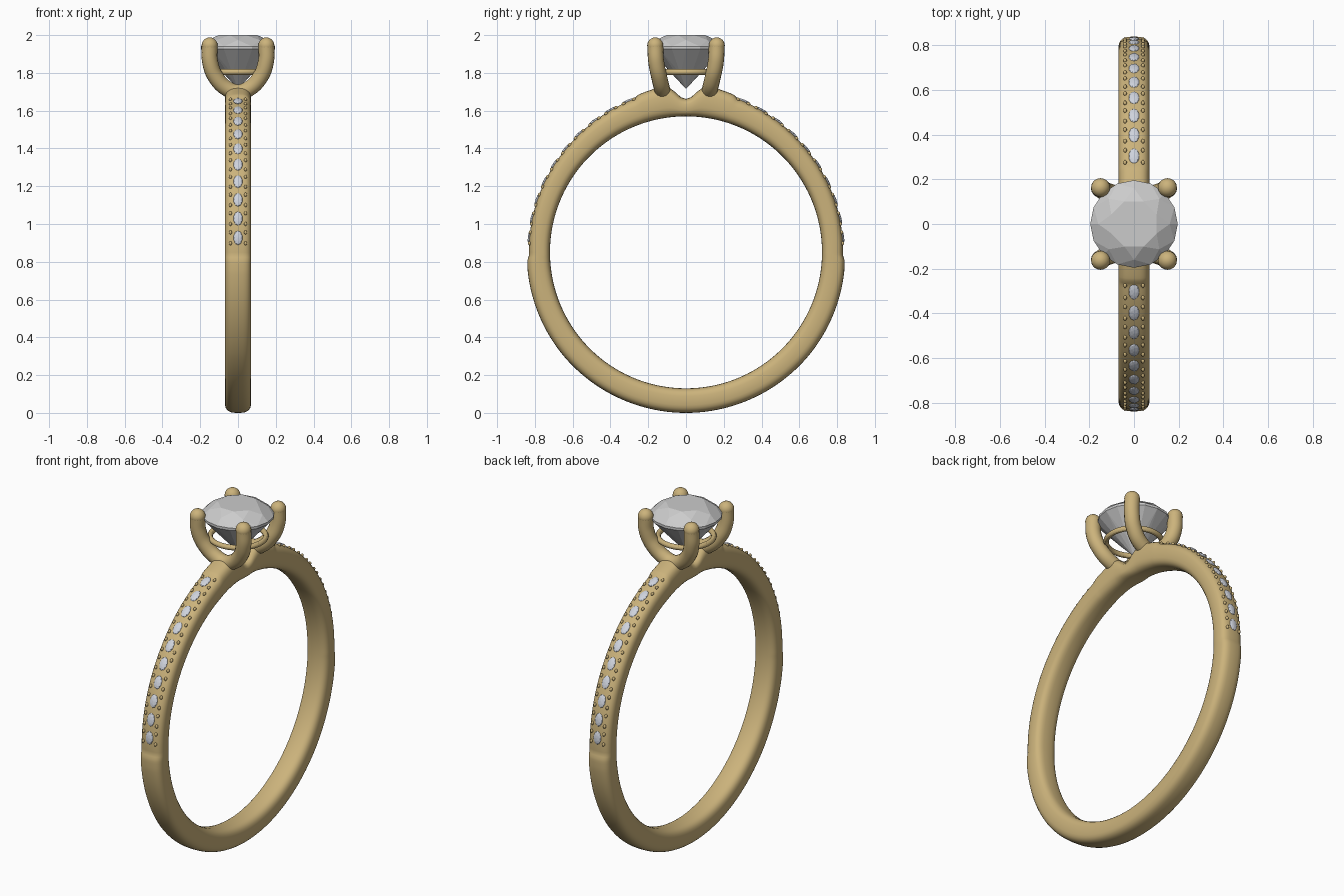
import bpy, bmesh
from math import sin, cos, pi, radians, degrees, copysign
from mathutils import Matrix, Vector

if "Cube" in bpy.data.objects:
    bpy.data.objects.remove(bpy.data.objects["Cube"])

CZ, R_IN, HALF_W = 0.85, 0.72, 0.07


def material(name, rgb):
    m = bpy.data.materials.new(name)
    m.diffuse_color = (*rgb, 1)
    m.use_nodes = True
    m.node_tree.nodes["Principled BSDF"].inputs["Base Color"].default_value = m.diffuse_color
    return m


GOLD = material("gold", (0.60, 0.45, 0.20))
ICE = material("pale_stone", (0.62, 0.65, 0.72))


def add_mesh(name, bm, mat=None, smooth=False):
    bmesh.ops.recalc_face_normals(bm, faces=bm.faces)
    me = bpy.data.meshes.new(name)
    bm.to_mesh(me)
    bm.free()
    for p in me.polygons:
        p.use_smooth = smooth
    ob = bpy.data.objects.new(name, me)
    bpy.context.collection.objects.link(ob)
    if mat:
        me.materials.append(mat)
    return ob


# Outer radius of the band against degrees from the top: notch, shoulder, pave, shank
PROFILE = [(0, .812), (2, .822), (4, .853), (6.5, .885), (9, .888), (12, .880),
           (17, .872), (18.5, .858), (30, .85), (50, .839), (91, .831),
           (93, .841), (97, .844), (130, .849), (180, .85)]


def outer_radius(deg):
    for (a, ra), (b, rb) in zip(PROFILE, PROFILE[1:]):
        if deg <= b:
            return ra + (rb - ra) * (deg - a) / (b - a)
    return PROFILE[-1][1]


# Band: rounded section swept around the finger hole
def build_band(steps=400, sides=28, power=2 / 3):
    bm = bmesh.new()
    rings = []
    for i in range(steps):
        t = 2 * pi * i / steps
        r_out = outer_radius(degrees(min(t, 2 * pi - t)))
        mid, half = (r_out + R_IN) / 2, (r_out - R_IN) / 2
        ring = []
        for j in range(sides):
            c, s = cos(2 * pi * j / sides), sin(2 * pi * j / sides)
            x = HALF_W * copysign(abs(c) ** power, c)
            r = mid + half * copysign(abs(s) ** power, s)
            ring.append(bm.verts.new((x, r * sin(t), CZ + r * cos(t))))
        rings.append(ring)
    for i in range(steps):
        a, b = rings[i], rings[(i + 1) % steps]
        for j in range(sides):
            k = (j + 1) % sides
            bm.faces.new((a[j], a[k], b[k], b[j]))
    add_mesh("band", bm, GOLD, True)


build_band()


# Pave stones and their gripping beads along both shoulders
def on_band(x, deg, lift, size):
    t, r = radians(deg), outer_radius(abs(deg)) + lift
    return (Matrix.Translation((x, r * sin(t), CZ + r * cos(t)))
            @ Matrix.Rotation(-t, 4, 'X') @ Matrix.Diagonal((*size, 1)))


stones, beads = bmesh.new(), bmesh.new()
for side in (-1, 1):
    for i in range(10):
        deg = 20.8 + 7.1 * i
        bmesh.ops.create_icosphere(stones, subdivisions=2, radius=1,
                                   matrix=on_band(0, side * deg, 0, (.024, .038, .009)))
        for x in (-.04, .04):
            for off in (-2, 2):
                bmesh.ops.create_icosphere(
                    beads, subdivisions=2, radius=1,
                    matrix=on_band(x, side * (deg + off), -.002, (.008, .011, .009)))
add_mesh("pave_stones", stones, ICE)
add_mesh("pave_beads", beads, GOLD, True)

# Prongs: one U-shaped wire per shoulder with rounded tips
HALF_PATH = [(.15, .163, 1.945), (.148, .158, 1.86), (.118, .142, 1.778), (.055, .127, 1.715)]
for side, label in ((-1, "front"), (1, "back")):
    path = HALF_PATH + [(0, .125, 1.698)] + [(-x, y, z) for x, y, z in reversed(HALF_PATH)]
    cu = bpy.data.curves.new(label + "_prongs", 'CURVE')
    cu.dimensions = '3D'
    cu.bevel_depth, cu.bevel_resolution, cu.resolution_u = .042, 6, 8
    sp = cu.splines.new('BEZIER')
    sp.bezier_points.add(len(path) - 1)
    for bp, (x, y, z) in zip(sp.bezier_points, path):
        bp.co = (x, y * side, z)
        bp.handle_left_type = bp.handle_right_type = 'AUTO'
    cu.materials.append(GOLD)
    bpy.context.collection.objects.link(bpy.data.objects.new(label + "_prongs", cu))

tips = bmesh.new()
for x in (-1, 1):
    for y in (-1, 1):
        bmesh.ops.create_uvsphere(tips, u_segments=20, v_segments=12, radius=.0425,
                                  matrix=Matrix.Translation((.15 * x, .163 * y, 1.945)))
add_mesh("prong_tips", tips, GOLD, True)

# Gallery rail under the centre stone
bpy.ops.mesh.primitive_torus_add(location=(0, 0, 1.805), major_radius=.15, minor_radius=.015,
                                 major_segments=64, minor_segments=12)
rail = bpy.context.object
rail.name = "gallery_rail"
rail.data.materials.append(GOLD)
bpy.ops.object.shade_smooth_by_angle()

# Centre stone: hull of table, crown, girdle, pavilion and culet rings
gem = bmesh.new()
for n, r, z, turn in ((8, .11, 2.0, .5), (8, .16, 1.974, 0), (16, .196, 1.94, 0),
                      (16, .196, 1.926, 0), (8, .075, 1.793, .5), (1, 0, 1.715, 0)):
    for i in range(n):
        a = 2 * pi * (i + turn) / n
        gem.verts.new((r * cos(a), r * sin(a), z))
bmesh.ops.convex_hull(gem, input=gem.verts)
bmesh.ops.dissolve_limit(gem, angle_limit=radians(1), verts=gem.verts, edges=gem.edges)
add_mesh("centre_stone", gem)
